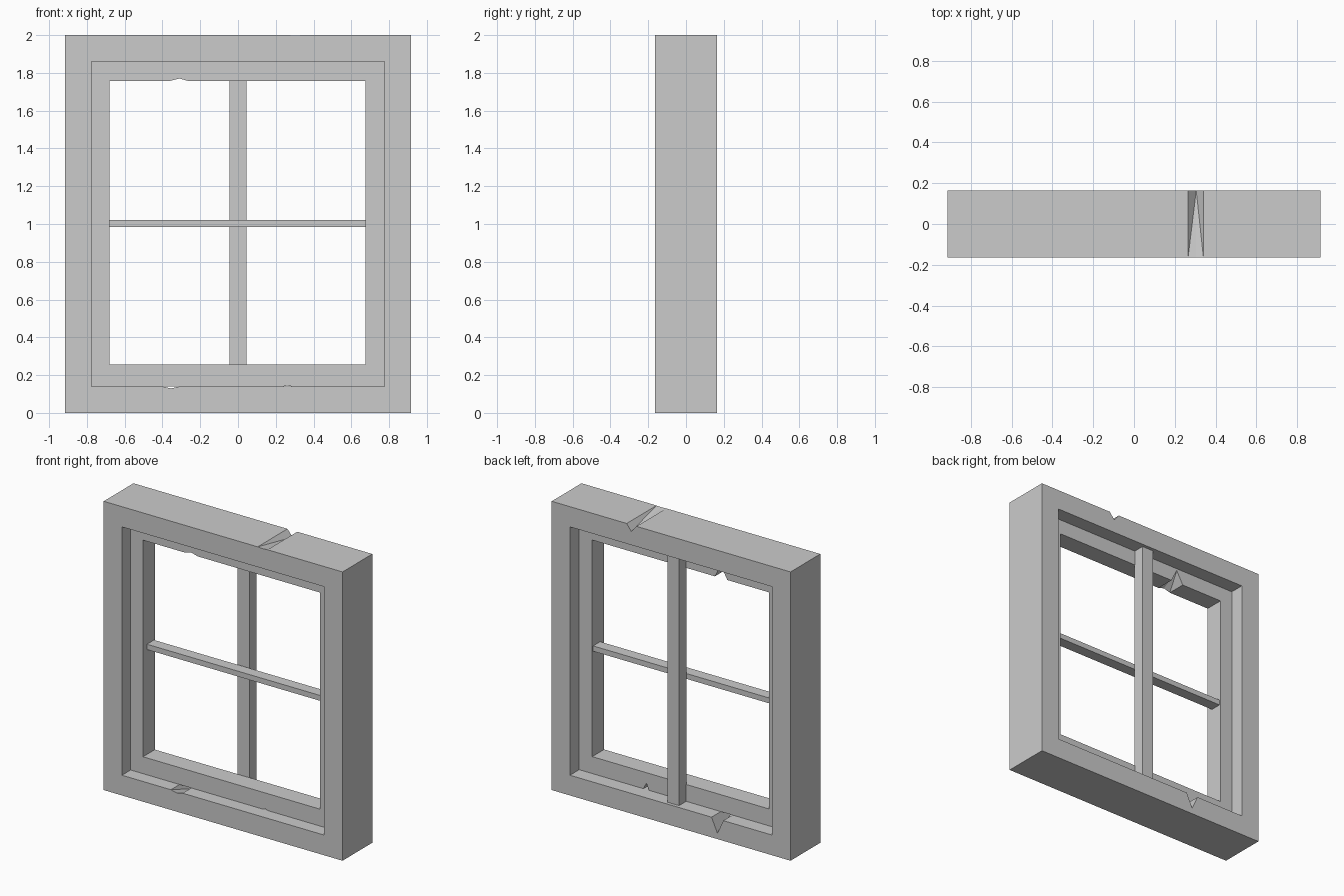
import bpy, bmesh

cube = bpy.data.objects.get("Cube")
if cube:
    bpy.data.objects.remove(cube, do_unlink=True)

GREY = (0.6, 0.6, 0.6, 1)
mat = bpy.data.materials.new("plain grey")
mat.use_nodes = True
mat.diffuse_color = GREY
mat.node_tree.nodes["Principled BSDF"].inputs["Base Color"].default_value = GREY


def make_object(name, bm):
    bmesh.ops.recalc_face_normals(bm, faces=bm.faces)
    mesh = bpy.data.meshes.new(name)
    bm.to_mesh(mesh)
    bm.free()
    mesh.materials.append(mat)
    obj = bpy.data.objects.new(name, mesh)
    bpy.context.collection.objects.link(obj)
    return obj


def corners(x0, x1, z0, z1):
    return [(x0, z0), (x1, z0), (x1, z1), (x0, z1)]


def box(name, x, y, z):
    bm = bmesh.new()
    verts = [bm.verts.new((px, py, pz)) for py in y for px, pz in corners(*x, *z)]
    bmesh.ops.convex_hull(bm, input=verts)
    bmesh.ops.dissolve_limit(bm, angle_limit=0.01, verts=bm.verts, edges=bm.edges)
    return make_object(name, bm)


def ring(name, outer, inner, y):
    """Rectangular frame with a rectangular opening."""
    bm = bmesh.new()
    loops = [[bm.verts.new((px, py, pz)) for px, pz in rect]
             for rect, py in ((outer, y[0]), (outer, y[1]), (inner, y[1]), (inner, y[0]))]
    for a, b in zip(loops, loops[1:] + loops[:1]):
        for i in range(4):
            j = (i + 1) % 4
            bm.faces.new((a[i], a[j], b[j], b[i]))
    return make_object(name, bm)


def chip(target, name, x0, tip, x1, surface, direction, y, depths):
    """Cut a V notch whose depth grows from the front to the back."""
    bm = bmesh.new()
    for py, depth in zip((y[0] - 0.001, y[1] + 0.001), depths):
        outside = surface - direction * 0.01
        for px, pz in ((x0, outside), (x1, outside), (x0, surface), (x1, surface),
                       (tip, surface + direction * depth)):
            bm.verts.new((px, py, pz))
    bmesh.ops.convex_hull(bm, input=bm.verts)
    cutter = make_object(name, bm)
    cutter.hide_render = True
    cutter.hide_set(True)
    cutter.display_type = 'WIRE'
    mod = target.modifiers.new(name, 'BOOLEAN')
    mod.operation = 'DIFFERENCE'
    mod.solver = 'EXACT'
    mod.object = cutter
    # Apply the cut and drop the helper
    bpy.context.view_layer.objects.active = target
    bpy.ops.object.modifier_apply(modifier=name)
    bpy.data.objects.remove(cutter, do_unlink=True)


FRAME_Y = (-0.163, 0.163)
SASH_Y = (-0.068, 0.062)
opening = corners(-0.775, 0.775, 0.14, 1.86)

# Thick outer frame with worn chips in its top and sill
frame = ring("outer_frame", corners(-0.915, 0.915, 0, 2), opening, FRAME_Y)
chip(frame, "top_chip", 0.265, 0.305, 0.34, 2.0, -1, FRAME_Y, (0.002, 0.047))
chip(frame, "sill_chip", -0.4, -0.355, -0.31, 0.14, -1, FRAME_Y, (0.01, 0.1))

# Thinner sash set into the opening
sash = ring("sash", opening, corners(-0.68, 0.675, 0.257, 1.757), SASH_Y)
chip(sash, "sash_top_chip", -0.36, -0.31, -0.265, 1.757, 1, SASH_Y, (0.013, 0.09))
chip(sash, "sash_bottom_chip", 0.24, 0.26, 0.283, 0.14, 1, SASH_Y, (0.005, 0.045))

# Glazing bars
box("horizontal_bar", (-0.68, 0.675), (-0.025, 0.052), (0.983, 1.02))
box("vertical_bar", (-0.045, 0.045), (0.06, 0.14), (0.14, 1.86))
